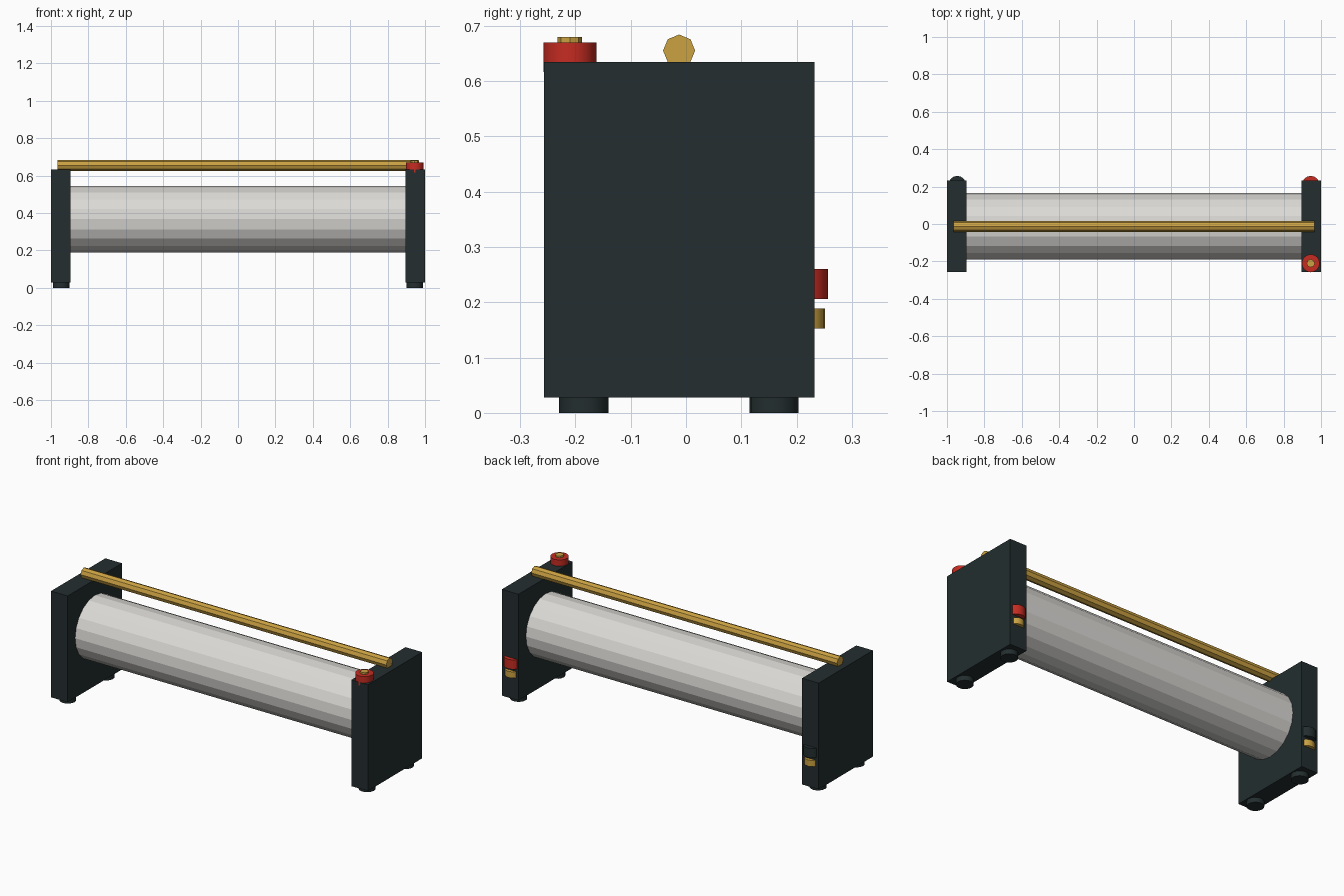
import bpy, math
from mathutils import Matrix

if "Cube" in bpy.data.objects:
    bpy.data.objects.remove(bpy.data.objects["Cube"])


def material(name, rgb):
    m = bpy.data.materials.new(name)
    m.diffuse_color = (*rgb, 1)
    m.use_nodes = True
    m.node_tree.nodes["Principled BSDF"].inputs["Base Color"].default_value = m.diffuse_color
    return m


DARK = material("dark slate", (0.017, 0.027, 0.028))
SILVER = material("pale silver", (0.71, 0.70, 0.67))
RED = material("red", (0.56, 0.025, 0.016))
GOLD = material("brass", (0.60, 0.36, 0.055))

CY = -0.0125  # shared centre line of plates, tube and rod


def box(name, lo, hi, mat):
    bpy.ops.mesh.primitive_cube_add(size=1)
    ob = bpy.context.object
    ob.name = name
    size = [b - a for a, b in zip(lo, hi)]
    mid = [(a + b) / 2 for a, b in zip(lo, hi)]
    ob.data.transform(Matrix.Translation(mid) @ Matrix.Diagonal((*size, 1)))
    ob.data.materials.append(mat)
    return ob


def upright(name, x, y, z0, z1, r, sides, mat):
    """Vertical round part between two heights."""
    bpy.ops.mesh.primitive_cylinder_add(vertices=sides, radius=r, depth=z1 - z0,
                                        location=(x, y, (z0 + z1) / 2))
    ob = bpy.context.object
    ob.name = name
    ob.data.materials.append(mat)
    bpy.ops.object.shade_smooth_by_angle(angle=math.radians(40))
    return ob


def bar(name, half, z, r, sides, mat):
    """Faceted bar along x."""
    bpy.ops.mesh.primitive_cylinder_add(vertices=sides, radius=r, depth=2 * half,
                                        location=(0, CY, z),
                                        rotation=(0, math.pi / 2, 0))
    ob = bpy.context.object
    ob.name = name
    ob.data.materials.append(mat)
    return ob


# Wound tube and slider rod
bar("tube", 0.90, 0.3675, 0.1775, 20, SILVER)
bar("slider_rod", 0.965, 0.655, 0.029, 8, GOLD)

for side, s, cap in (("left", -1, DARK), ("right", 1, RED)):
    # End plate
    xs = sorted((s * 0.895, s * 1.0))
    box(f"{side}_end_plate", (xs[0], -0.257, 0.028), (xs[1], 0.232, 0.634), DARK)
    # Feet
    for end, y in (("front", -0.185), ("back", 0.159)):
        upright(f"{side}_{end}_foot", s * 0.945, y, 0, 0.04, 0.0445, 16, DARK)
    # Rear terminal: coloured cap above a brass collar, half sunk in the plate
    upright(f"{side}_terminal_cap", s * 0.945, 0.209, 0.206, 0.260, 0.048, 16, cap)
    upright(f"{side}_terminal_collar", s * 0.945, 0.209, 0.153, 0.189, 0.0425, 16, GOLD)

# Top terminal on the right plate
upright("top_knob", 0.945, -0.210, 0.616, 0.670, 0.048, 16, RED)
upright("top_knob_pin", 0.945, -0.210, 0.66, 0.680, 0.022, 8, GOLD)
